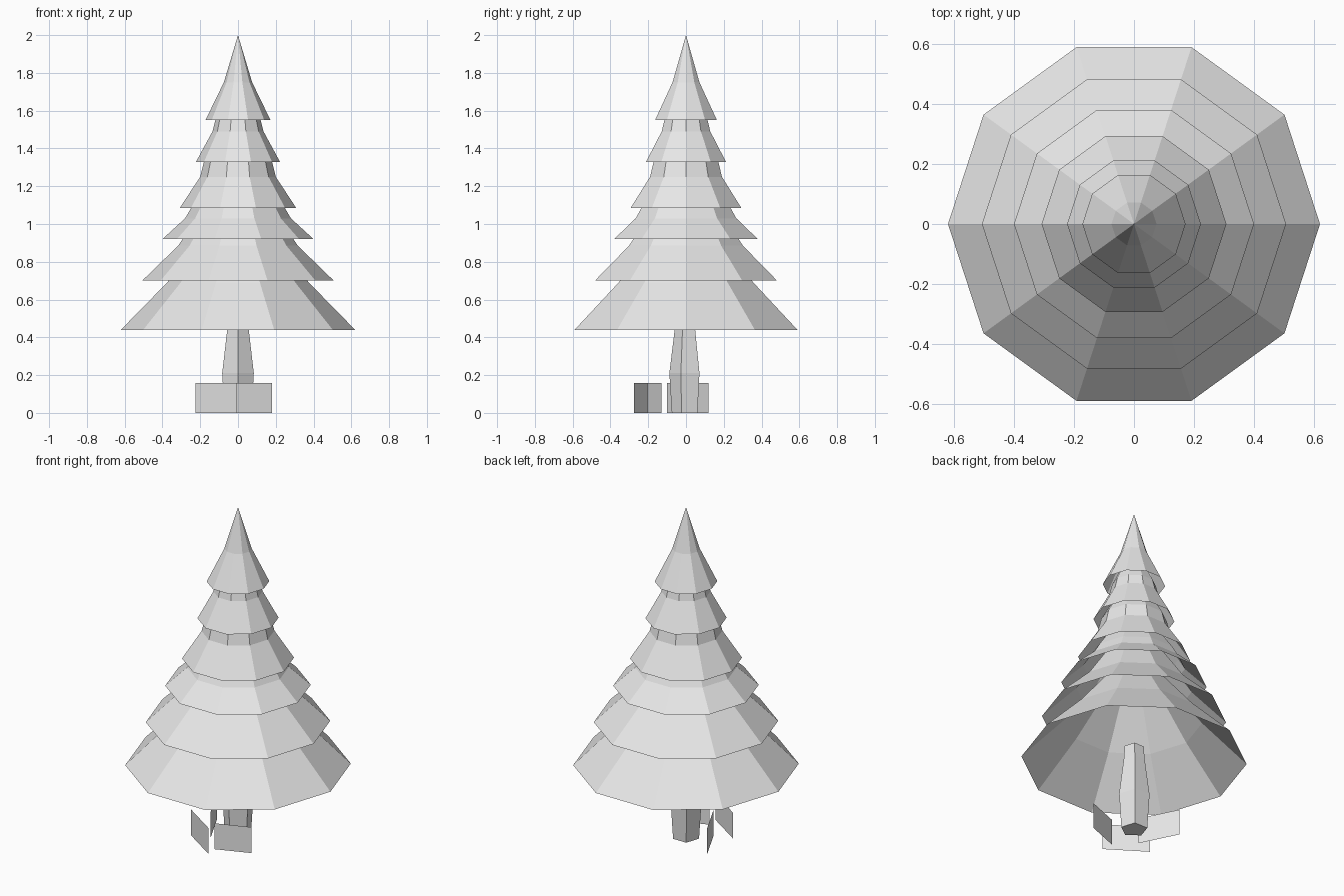
import bpy
import bmesh
from math import cos, sin, pi

cube = bpy.data.objects.get("Cube")
if cube:
    bpy.data.objects.remove(cube, do_unlink=True)

grey = bpy.data.materials.new("light_grey")
grey.use_nodes = True
grey.diffuse_color = (0.8, 0.8, 0.8, 1)
grey.node_tree.nodes["Principled BSDF"].inputs["Base Color"].default_value = (0.8, 0.8, 0.8, 1)


def finish(name, bm):
    """Turn a bmesh into a named flat-shaded object."""
    mesh = bpy.data.meshes.new(name)
    bm.to_mesh(mesh)
    bm.free()
    mesh.materials.append(grey)
    obj = bpy.data.objects.new(name, mesh)
    bpy.context.collection.objects.link(obj)
    return obj


def lathe(name, profile, sides, start, cap_bottom=False):
    """Faceted surface of revolution; a zero radius closes to a point."""
    bm = bmesh.new()
    rings = []
    for r, z in profile:
        if r == 0:
            rings.append([bm.verts.new((0, 0, z))] * sides)
        else:
            angles = [start + 2 * pi * i / sides for i in range(sides)]
            rings.append([bm.verts.new((r * cos(a), r * sin(a), z)) for a in angles])
    for low, high in zip(rings, rings[1:]):
        for i in range(sides):
            j = (i + 1) % sides
            if high[i] is high[j]:
                bm.faces.new((low[i], low[j], high[i]))
            else:
                bm.faces.new((low[i], low[j], high[j], high[i]))
    if cap_bottom:
        bm.faces.new(rings[0][::-1])
    return finish(name, bm)


# Foliage tiers, open underneath: (radius, height) from hem to tip
tiers = [
    [(0.62, 0.44), (0.375, 0.69), (0, 1.15)],
    [(0.507, 0.70), (0.317, 0.885), (0, 1.35)],
    [(0.40, 0.92), (0.28, 1.03), (0.245, 1.09), (0, 1.45)],
    [(0.308, 1.085), (0.20, 1.25), (0.18, 1.33), (0, 1.65)],
    [(0.223, 1.328), (0.135, 1.49), (0.12, 1.55), (0, 1.8)],
    [(0.172, 1.55), (0.075, 1.75), (0, 2.0)],
]
for n, profile in enumerate(tiers, 1):
    lathe(f"foliage_tier_{n}", profile, 10, 0)

# Five-sided trunk with a corner to the front
lathe("trunk", [(0.075, 0), (0.088, 0.21), (0.06, 0.44), (0.055, 0.52)], 5, -pi / 2, True)

# Thin upright panels around the foot
panels = {
    "front_right_panel": ((-0.225, -0.13), (-0.005, -0.275)),
    "front_left_panel": ((-0.015, -0.205), (0.18, -0.13)),
    "back_right_panel": ((-0.225, 0.12), (-0.115, -0.10)),
}
for name, (a, b) in panels.items():
    bm = bmesh.new()
    corners = [(*a, 0), (*b, 0), (*b, 0.157), (*a, 0.157)]
    bm.faces.new([bm.verts.new(c) for c in corners])
    finish(name, bm)
